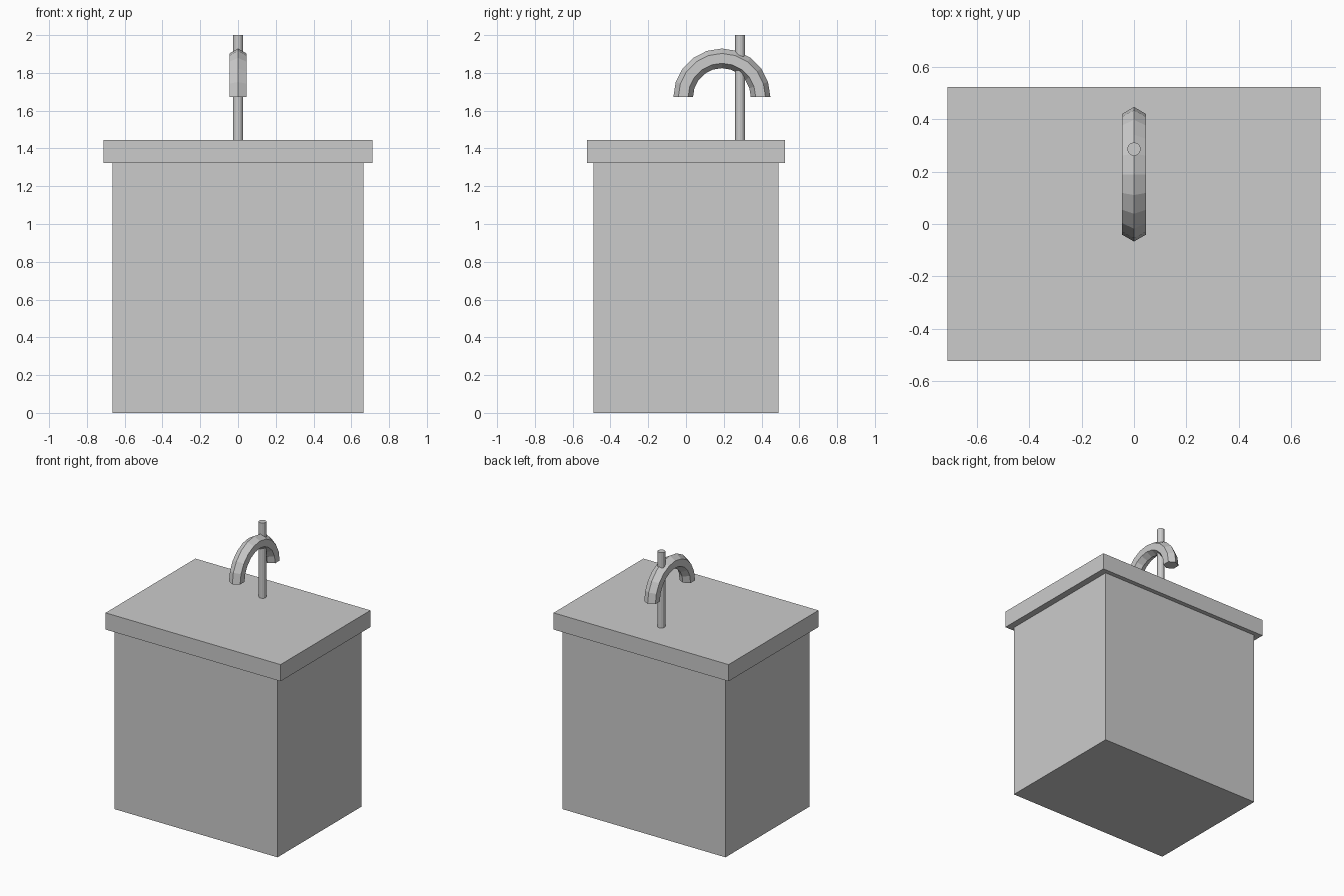
import bpy, bmesh, math

if "Cube" in bpy.data.objects:
    bpy.data.objects.remove(bpy.data.objects["Cube"])

grey = bpy.data.materials.new("light_grey")
grey.diffuse_color = (0.6, 0.6, 0.6, 1)
grey.use_nodes = True
grey.node_tree.nodes["Principled BSDF"].inputs["Base Color"].default_value = grey.diffuse_color


def finish(name, bm):
    bmesh.ops.recalc_face_normals(bm, faces=bm.faces)
    mesh = bpy.data.meshes.new(name)
    bm.to_mesh(mesh)
    bm.free()
    mesh.materials.append(grey)
    obj = bpy.data.objects.new(name, mesh)
    bpy.context.collection.objects.link(obj)
    return obj


def box(name, width, depth, z0, z1):
    bm = bmesh.new()
    bmesh.ops.create_cube(bm, size=1)
    bmesh.ops.scale(bm, vec=(width, depth, z1 - z0), verts=bm.verts)
    bmesh.ops.translate(bm, vec=(0, 0, (z0 + z1) / 2), verts=bm.verts)
    return finish(name, bm)


def rod(name, y, radius, z0, z1, sides):
    bm = bmesh.new()
    bmesh.ops.create_cone(bm, cap_ends=True, segments=sides, radius1=radius,
                          radius2=radius, depth=z1 - z0)
    bmesh.ops.translate(bm, vec=(0, y, (z0 + z1) / 2), verts=bm.verts)
    return finish(name, bm)


def arch(name, y, z, major, minor, steps, sides):
    # half ring in the YZ plane with a polygonal section and capped ends
    bm = bmesh.new()
    rings = []
    for i in range(steps + 1):
        a = math.pi * i / steps
        ring = []
        for j in range(sides):
            b = 2 * math.pi * j / sides
            r = major + minor * math.cos(b)
            ring.append(bm.verts.new((minor * math.sin(b),
                                      y + r * math.cos(a), z + r * math.sin(a))))
        rings.append(ring)
    for p, q in zip(rings, rings[1:]):
        for j in range(sides):
            k = (j + 1) % sides
            bm.faces.new((p[j], p[k], q[k], q[j]))
    bm.faces.new(rings[0])
    bm.faces.new(rings[-1])
    return finish(name, bm)


# Cabinet body and overhanging worktop
box("cabinet", 1.33, 0.98, 0, 1.322)
box("worktop", 1.426, 1.046, 1.322, 1.445)

# Tap: upright pipe passing through a curved spout
rod("tap_pipe", 0.286, 0.026, 1.445, 2.0, 12)
arch("tap_spout", 0.19, 1.672, 0.205, 0.052, 10, 6)
